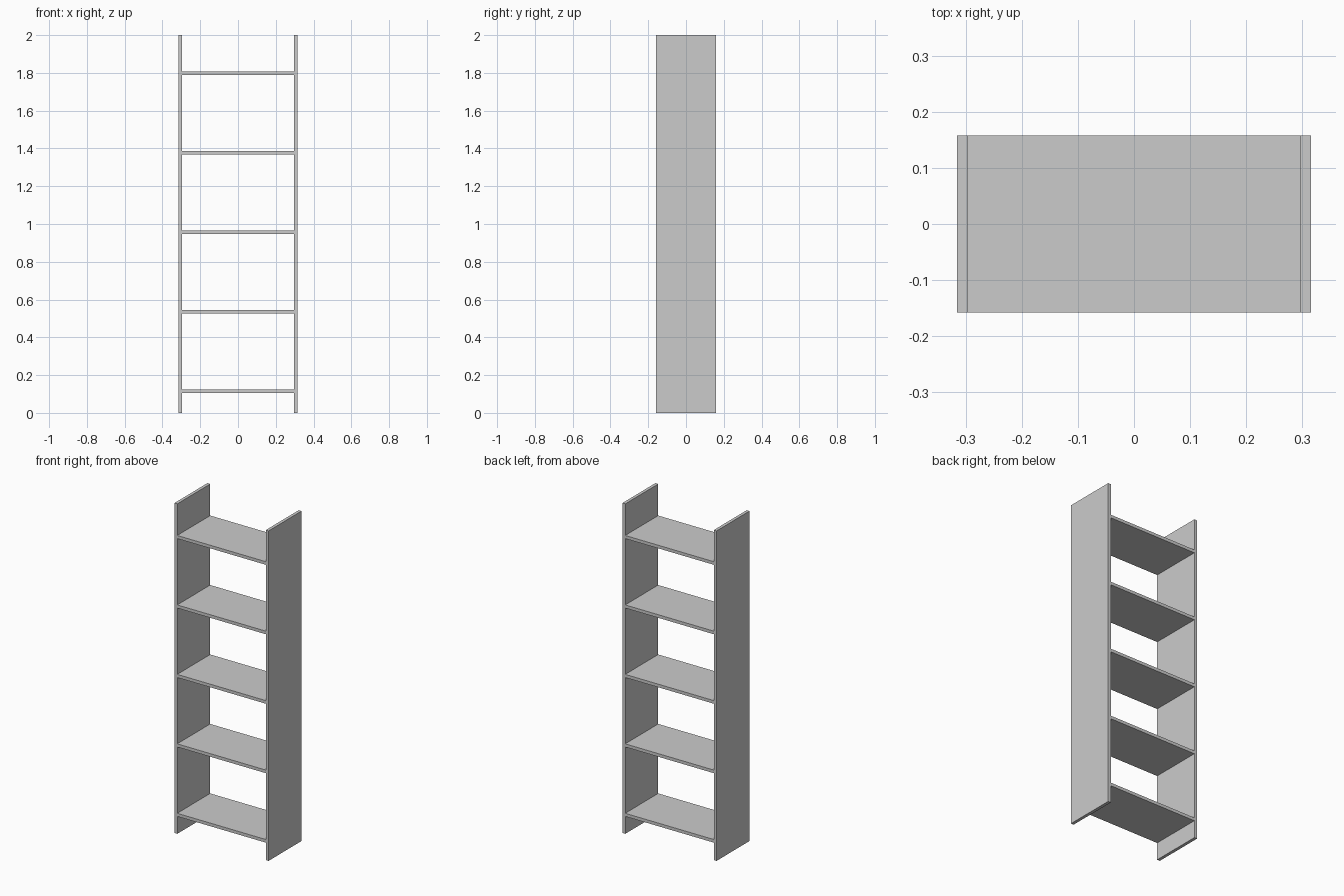
import bpy

cube = bpy.data.objects.get("Cube")
if cube:
    bpy.data.objects.remove(cube, do_unlink=True)

WIDTH, DEPTH, HEIGHT = 0.6316, 0.3158, 2.0
BOARD = 0.019            # board thickness
FIRST_SHELF = 0.115      # centre height of the lowest shelf
SHELF_STEP = 0.421
SHELF_COUNT = 5

# Single board colour
grey = bpy.data.materials.new("light_grey")
grey.use_nodes = True
colour = (0.6, 0.6, 0.6, 1.0)
grey.diffuse_color = colour
grey.node_tree.nodes["Principled BSDF"].inputs["Base Color"].default_value = colour


def board(name, size, location):
    bpy.ops.mesh.primitive_cube_add(size=1, location=location)
    obj = bpy.context.object
    obj.name = name
    obj.scale = size
    bpy.ops.object.transform_apply(location=False, rotation=False, scale=True)
    obj.data.materials.append(grey)
    return obj


# Upright side panels
for name, side in (("left_panel", 1), ("right_panel", -1)):
    board(name, (BOARD, DEPTH, HEIGHT),
          (side * (WIDTH - BOARD) / 2, 0, HEIGHT / 2))

# Evenly spaced shelves fitted between the panels
for i in range(SHELF_COUNT):
    board(f"shelf_{i + 1}", (WIDTH - 2 * BOARD, DEPTH, BOARD),
          (0, 0, FIRST_SHELF + i * SHELF_STEP))
